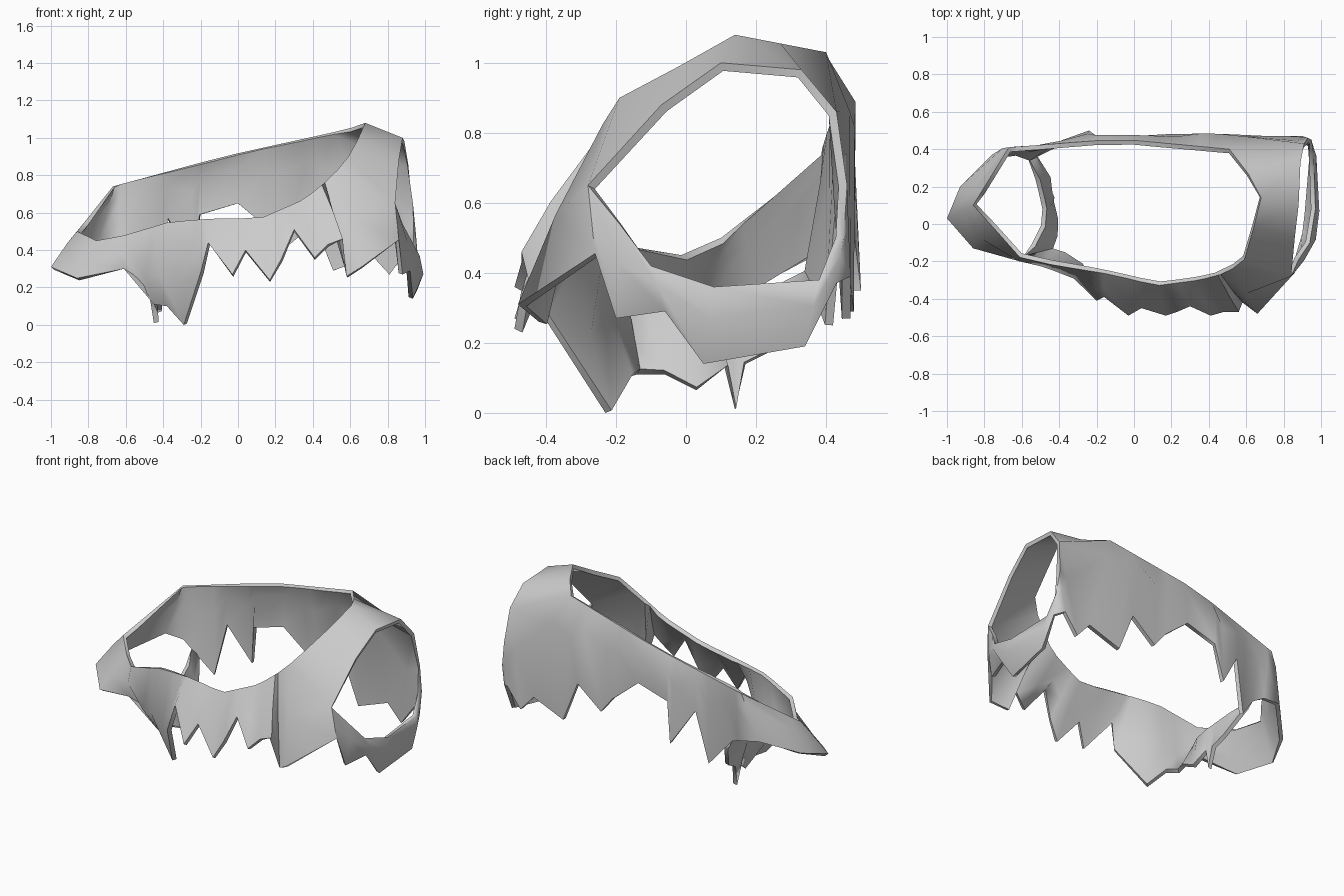
import bpy
import bmesh
import math
from mathutils import Vector

cube = bpy.data.objects.get("Cube")
if cube:
    bpy.data.objects.remove(cube, do_unlink=True)

# One plain grey for the whole shell
grey = bpy.data.materials.new("plain_grey")
grey.use_nodes = True
colour = (0.6, 0.6, 0.6, 1.0)
grey.diffuse_color = colour
grey.node_tree.nodes["Principled BSDF"].inputs["Base Color"].default_value = colour

THICKNESS = 0.025
CENTRE = Vector((0.1, 0.05, 0.6))


def points(coords):
    return [Vector(c) for c in coords]


def point_on(path, value, axis=0):
    """Point on a polyline where the given coordinate reaches a value (clamped)."""
    if value <= path[0][axis]:
        return path[0].copy()
    for a, b in zip(path, path[1:]):
        if value <= b[axis]:
            return a.lerp(b, (value - a[axis]) / (b[axis] - a[axis]))
    return path[-1].copy()


def rim_x(x):
    """The rim is narrower than the toothed edge at both ends."""
    if x > 0:
        return x * 0.8
    return x * 0.88 if x < -0.65 else x


def column(top, bottom, bulge=0.0, share=0.5):
    """Top, swollen middle and bottom point of one slice of the wall."""
    middle = top.lerp(bottom, share)
    out = middle - CENTRE
    out.x *= 0.4
    return [top, middle + out.normalized() * bulge, bottom]


def add_strip(bm, columns):
    """Skin neighbouring columns with faces."""
    rows = [[bm.verts.new(p) for p in col] for col in columns]
    for left, right in zip(rows, rows[1:]):
        for i in range(len(left) - 1):
            bm.faces.new((left[i], left[i + 1], right[i + 1], right[i]))


# Rim of the large upper opening, front half then back half
front_rim = points([
    (-.86, .1, .5), (-.76, -.01, .45), (-.6, -.19, .48), (-.37, -.23, .55),
    (-.12, -.27, .57), (.12, -.33, .57), (.35, -.3, .67), (.5, -.26, .79),
    (.59, -.19, .9)])
back_rim = points([
    (-.86, .1, .5), (-.67, .41, .74), (-.08, .455, .9), (.51, .4, 1.03)])

# Jagged lower edge along the front, from the pointed end
front_edge = points([
    (-.86, -.13, .25), (-.61, -.2, .3), (-.45, -.14, .11), (-.38, -.17, .1),
    (-.29, -.23, 0), (-.2, -.41, .28), (-.16, -.39, .44), (-.03, -.49, .27),
    (.04, -.45, .4), (.17, -.49, .24), (.23, -.47, .35), (.3, -.44, .51),
    (.41, -.49, .36), (.48, -.47, .43), (.56, -.47, .46), (.58, -.42, .26),
    (.66, -.48, .31)])

# Jagged lower edge along the back, toward the pointed end
back_edge = points([
    (.72, .47, .37), (.51, .48, .29), (.41, .48, .54), (.25, .48, .41),
    (.17, .48, .51), (0, .47, .65), (-.2, .47, .59), (-.24, .5, .35),
    (-.38, .45, .57), (-.45, .42, .25), (-.57, .36, .4), (-.63, .39, .43),
    (-.76, .37, .45), (-.93, .2, .36), (-1, .03, .31)])

# Opening in the broad end: lower half with the edge hanging below it
corner = Vector((.84, -.28, .65))
corner_foot = Vector((.86, -.26, .455))
end_top = points([
    (.88, -.19, .54), (.94, -.1, .42), (.97, .08, .36), (.96, .38, .38),
    (.95, .45, .5), (.93, .46, .65), (.91, .43, .86)])
end_edge = points([
    (.88, -.2, .27), (.92, -.06, .29), (.935, .05, .14), (.96, .34, .19),
    (.95, .43, .37), (.9, .47, .39), (.81, .47, .27)])
end_swell = [.03, .04, .035, .015, 0, 0, 0]

bm = bmesh.new()

# Wall: round the broad end, along the back, past the point and along the front
wall = [column(corner, corner_foot)]
for t, b, swell in zip(end_top, end_edge, end_swell):
    wall.append([t, t.lerp(b, 0.4) + Vector((swell, 0, 0)), b])
for p in back_edge:
    bulge = 0.06 if p.x > 0.3 else 0.025 if p.x > -0.3 else 0.01
    wall.append(column(point_on(back_rim, rim_x(p.x)), p, bulge, 0.3))
for p in front_edge:
    bulge = 0.09 if -0.5 < p.x < -0.25 else 0.015
    wall.append(column(point_on(front_rim, rim_x(p.x)), p, bulge))
wall.append([front_rim[-1], corner, corner_foot])
add_strip(bm, wall)

# Arch over the broad end, between the two openings
arch_rim = [front_rim[-1]] + points([(.64, -.02, .99), (.68, .14, 1.08), (.61, .27, 1.055)])
arch_rim.append(back_rim[-1])
arch_end = [corner] + points([(.86, -.07, .88), (.88, .1, 1), (.89, .33, .98)])
arch_end.append(end_top[-1])
add_strip(bm, zip(arch_rim, arch_end))

# Curved cross band with a small tooth, joining the front and back fangs
band_top = points([
    (-.61, -.2, .3), (-.5, -.04, .28), (-.49, .08, .3), (-.52, .22, .34),
    (-.57, .36, .4)])
band_edge = points([
    (-.45, -.14, .11), (-.43, -.06, .11), (-.43, .03, .065), (-.45, .11, .13),
    (-.45, .14, .01), (-.46, .17, .14), (-.47, .25, .18), (-.54, .36, .34)])
stretch = (band_top[-1].y - band_top[0].y) / (band_edge[-1].y - band_edge[0].y)
band = []
for p in band_edge:
    y = band_top[0].y + (p.y - band_edge[0].y) * stretch
    band.append(column(point_on(band_top, y, axis=1), p))
add_strip(bm, band)

# Weld the strips, face them outward and make the object
bmesh.ops.remove_doubles(bm, verts=bm.verts, dist=0.001)
bmesh.ops.recalc_face_normals(bm, faces=bm.faces)
bm.normal_update()
facing = sum(f.normal.dot(f.calc_center_median() - CENTRE) * f.calc_area() for f in bm.faces)
if facing < 0:
    bmesh.ops.reverse_faces(bm, faces=bm.faces)
mesh = bpy.data.meshes.new("toothed_shell")
bm.to_mesh(mesh)
bm.free()
shell = bpy.data.objects.new("toothed_shell", mesh)
bpy.context.collection.objects.link(shell)
mesh.materials.append(grey)

# Wall thickness grows inward
solid = shell.modifiers.new("thickness", "SOLIDIFY")
solid.thickness = THICKNESS
solid.offset = -1

bpy.ops.object.select_all(action="DESELECT")
shell.select_set(True)
bpy.context.view_layer.objects.active = shell
bpy.ops.object.modifier_apply(modifier=solid.name)
bpy.ops.object.shade_smooth_by_angle(angle=math.radians(70))
